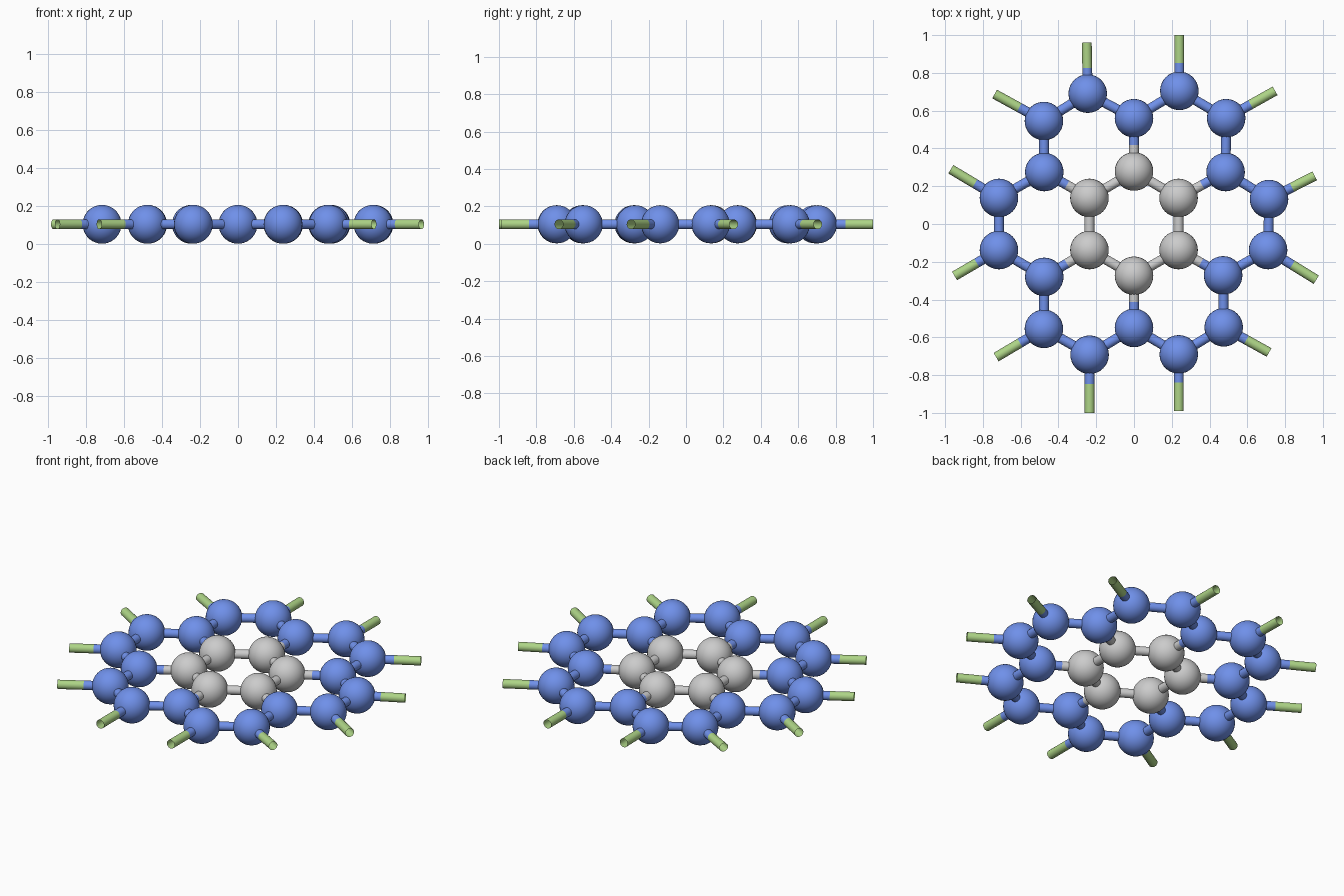
import bpy, bmesh
from mathutils import Vector, Matrix

if "Cube" in bpy.data.objects:
    bpy.data.objects.remove(bpy.data.objects["Cube"])

BALL_R, TUBE_R, Z = 0.102, 0.026, 0.104

# Ball centres in the top view
inner = [(0, 0.278), (0.236, 0.138), (0.236, -0.138),
         (0, -0.274), (-0.236, -0.138), (-0.236, 0.138)]
outer = [(0, 0.56), (0.24, 0.705), (0.488, 0.56), (0.485, 0.275),
         (0.715, 0.132), (0.71, -0.138), (0.472, -0.272), (0.475, -0.547),
         (0.237, -0.69), (0, -0.55), (-0.235, -0.692), (-0.477, -0.555),
         (-0.475, -0.28), (-0.715, -0.138), (-0.715, 0.138), (-0.475, 0.275),
         (-0.477, 0.545), (-0.245, 0.69)]
# Free ends of the outward rods
tips = [(0.24, 1.0), (0.747, 0.705), (0.957, 0.255), (0.965, -0.295),
        (0.715, -0.68), (0.237, -0.99), (-0.235, -1.0), (-0.73, -0.705),
        (-0.95, -0.275), (-0.97, 0.29), (-0.738, 0.688), (-0.25, 0.96)]


def lift(points):
    return [Vector((x, y, Z)) for x, y in points]


def material(name, color):
    mat = bpy.data.materials.new(name)
    mat.diffuse_color = color
    mat.use_nodes = True
    mat.node_tree.nodes["Principled BSDF"].inputs["Base Color"].default_value = mat.diffuse_color
    return mat


def add_object(name, bm, mat):
    for f in bm.faces:
        f.smooth = True
    mesh = bpy.data.meshes.new(name)
    bm.to_mesh(mesh)
    bm.free()
    if mat:
        mesh.materials.append(mat)
    bpy.context.collection.objects.link(bpy.data.objects.new(name, mesh))


def add_balls(name, centres, mat):
    bm = bmesh.new()
    for c in centres:
        bmesh.ops.create_uvsphere(bm, u_segments=32, v_segments=18, radius=BALL_R,
                                  matrix=Matrix.Translation(c))
    add_object(name, bm, mat)


def add_tubes(name, pairs, mat):
    # Open-ended tubes between pairs of points
    bm = bmesh.new()
    for a, b in pairs:
        d = b - a
        place = Matrix.Translation((a + b) / 2) @ d.to_track_quat('Z', 'Y').to_matrix().to_4x4()
        bmesh.ops.create_cone(bm, cap_ends=False, segments=20, radius1=TUBE_R,
                              radius2=TUBE_R, depth=d.length, matrix=place)
    add_object(name, bm, mat)


blue = material("blue", (0.16, 0.28, 0.82, 1))
green = material("green", (0.42, 0.66, 0.24, 1))
inner, outer, tips = lift(inner), lift(outer), lift(tips)

# Each rod is split at its middle, each half matching its own ball
grey_rods, blue_rods, green_rods = [], [], []
balls = [(p, grey_rods) for p in inner] + [(p, blue_rods) for p in outer]
for a, rods in balls:
    for b, _ in balls:
        if 0 < (a - b).length < 0.36:
            rods.append((a, (a + b) / 2))
for tip in tips:
    base = min(outer, key=lambda p: (p - tip).length)
    mid = (base + tip) / 2
    blue_rods.append((base, mid))
    green_rods.append((mid, tip))

# Balls
add_balls("inner_balls", inner, None)
add_balls("outer_balls", outer, blue)
# Rods
add_tubes("inner_rods", grey_rods, None)
add_tubes("outer_rods", blue_rods, blue)
add_tubes("rod_tips", green_rods, green)
